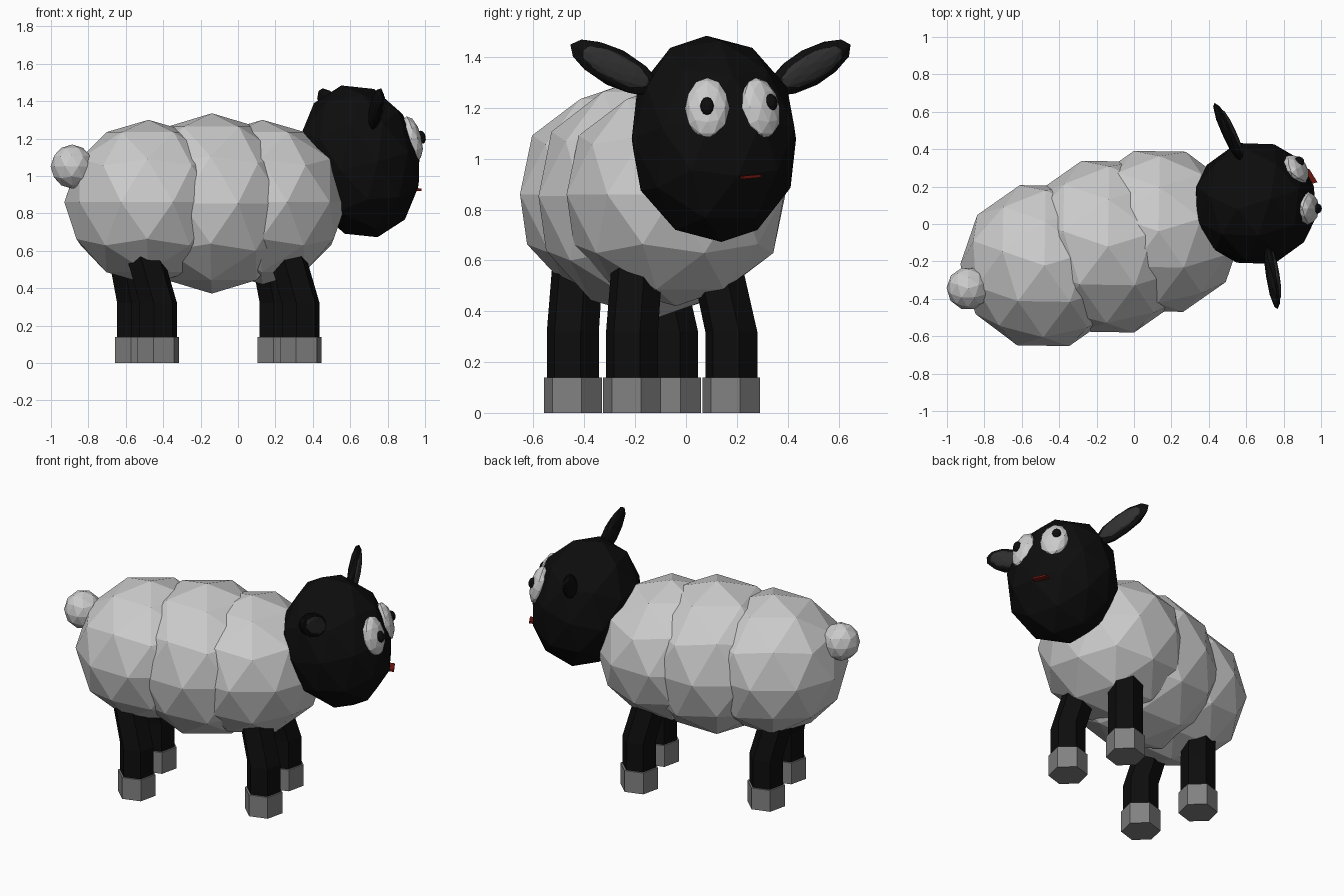
import bpy, bmesh
from math import radians, cos, sin, pi
from mathutils import Matrix, Vector, Euler

if "Cube" in bpy.data.objects:
    bpy.data.objects.remove(bpy.data.objects["Cube"])

# The animal is built facing +x, then turned about z
TURN = Matrix.Rotation(radians(17), 4, 'Z')
MID = -0.083  # centre line of the body


def material(name, r, g, b):
    m = bpy.data.materials.new(name)
    m.diffuse_color = (r, g, b, 1)
    m.use_nodes = True
    m.node_tree.nodes["Principled BSDF"].inputs["Base Color"].default_value = m.diffuse_color
    return m


BLACK = material("black", 0.004, 0.004, 0.004)
INNER = material("inner_ear", 0.03, 0.03, 0.03)
HOOF = material("hoof_grey", 0.22, 0.22, 0.22)
RED = material("mouth_red", 0.15, 0.008, 0.005)


def finish(name, bm, mat=None):
    bmesh.ops.recalc_face_normals(bm, faces=bm.faces[:])
    bm.transform(TURN)
    me = bpy.data.meshes.new(name)
    bm.to_mesh(me)
    bm.free()
    if mat:
        me.materials.append(mat)
    ob = bpy.data.objects.new(name, me)
    bpy.context.collection.objects.link(ob)
    return ob


def ball(name, loc, size, rot=(0, 0, 0), mat=None):
    """Low-poly ellipsoid; size holds the three radii, rot is in degrees."""
    bm = bmesh.new()
    bmesh.ops.create_icosphere(bm, subdivisions=2, radius=1)
    turn = Euler([radians(a) for a in rot]).to_matrix().to_4x4()
    bm.transform(Matrix.Translation(loc) @ turn @ Matrix.Diagonal((*size, 1)))
    return finish(name, bm, mat)


def tube(name, rings, mat, sides=6):
    """Loft of horizontal polygon rings given as (x, y, z, radius)."""
    bm = bmesh.new()
    loops = [[bm.verts.new((x + r * cos(2 * pi * i / sides),
                            y + r * sin(2 * pi * i / sides), z))
              for i in range(sides)] for x, y, z, r in rings]
    for a, b in zip(loops, loops[1:]):
        for i in range(sides):
            j = (i + 1) % sides
            bm.faces.new((a[i], a[j], b[j], b[i]))
    bm.faces.new(loops[0][::-1])
    bm.faces.new(loops[-1])
    return finish(name, bm, mat)


# Woolly body and tail
ball("rear_body", (-0.523, -0.073, 0.86), (0.45, 0.45, 0.44))
ball("middle_body", (-0.169, -0.075, 0.853), (0.48, 0.48, 0.482))
ball("front_body", (0.114, -0.076, 0.86), (0.45, 0.45, 0.44))
ball("tail", (-0.949, -0.07, 1.05), (0.115, 0.115, 0.118))

# Head, leaning back at the top
ball("head", (0.653, -0.085, 1.078), (0.33, 0.338, 0.418), (0, -14, 0), BLACK)

# Legs with hooves, bent at the knee
for place, x in (("front", 0.259), ("rear", -0.538)):
    for side, s in (("left", 1), ("right", -1)):
        y = -0.097 + s * 0.204
        tube(f"{place}_{side}_leg",
             [(x, y, 0.12, 0.105), (x, y, 0.32, 0.105),
              (x - 0.065, y - s * 0.04, 0.58, 0.103)], BLACK)
        tube(f"{place}_{side}_hoof",
             [(x, y, 0, 0.117), (x, y, 0.14, 0.117)], HOOF)

# Ears and eyes on both sides
for side, s in (("left", 1), ("right", -1)):
    tilt = (-63 * s, 0, 8 * s)
    ball(f"{side}_ear", (0.625, MID + s * 0.40, 1.358),
         (0.034, 0.075, 0.20), tilt, BLACK)
    ball(f"{side}_inner_ear", (0.643, MID + s * 0.40, 1.358),
         (0.023, 0.055, 0.155), tilt, INNER)
    ball(f"{side}_eye", (0.914, MID + s * 0.109, 1.197),
         (0.052, 0.088, 0.125), (0, -14, 18 * s))

# Pupils look slightly different ways
ball("left_pupil", (0.944, 0.062, 1.222), (0.024, 0.027, 0.034), (0, -14, 35), BLACK)
ball("right_pupil", (0.963, -0.208, 1.207), (0.022, 0.027, 0.036), (0, -14, -18), BLACK)

# Mouth: a thin wedge standing out of the face
bm = bmesh.new()
low = [bm.verts.new(p) for p in ((0.90, -0.075, 0.92), (1.003, -0.073, 0.92),
                                 (0.982, 0.008, 0.926), (0.90, 0.012, 0.926))]
top = [bm.verts.new(v.co + Vector((0, 0, 0.012))) for v in low]
bm.faces.new(low[::-1])
bm.faces.new(top)
for i in range(4):
    j = (i + 1) % 4
    bm.faces.new((low[i], low[j], top[j], top[i]))
finish("mouth", bm, RED)
